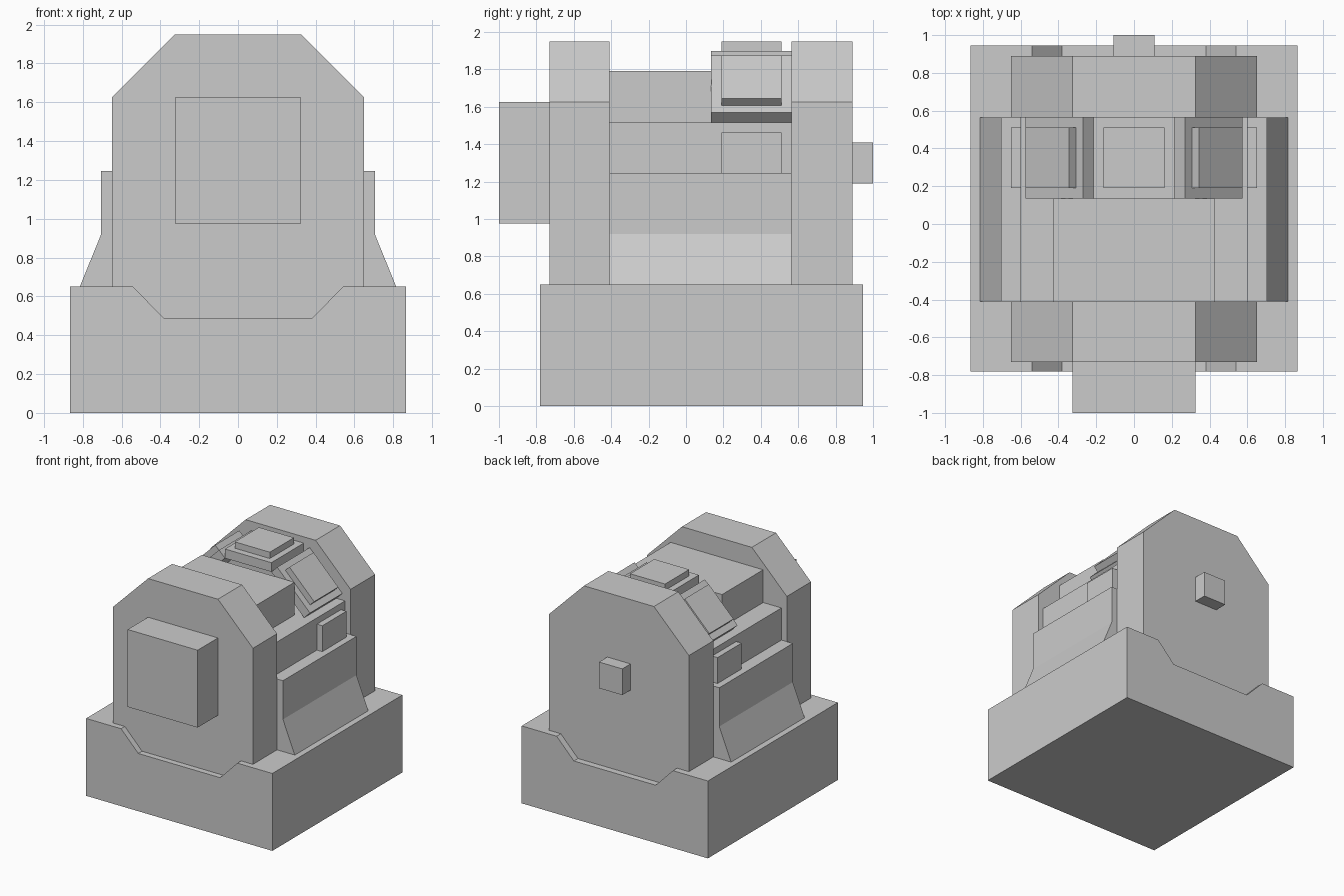
import bpy
import bmesh
from math import radians
from mathutils import Matrix

cube = bpy.data.objects.get("Cube")
if cube:
    bpy.data.objects.remove(cube, do_unlink=True)

# Single material
grey = bpy.data.materials.new("light_grey")
grey.use_nodes = True
COLOUR = (0.6, 0.6, 0.6, 1.0)
grey.diffuse_color = COLOUR
for node in grey.node_tree.nodes:
    if node.type == 'BSDF_PRINCIPLED':
        node.inputs["Base Color"].default_value = COLOUR


def extrude(name, profile, y0, y1, matrix=None):
    """Extrude an x/z profile along y from y0 to y1."""
    bm = bmesh.new()
    front = bm.faces.new([bm.verts.new((x, y0, z)) for x, z in profile])
    moved = bmesh.ops.extrude_face_region(bm, geom=[front])["geom"]
    verts = [v for v in moved if isinstance(v, bmesh.types.BMVert)]
    bmesh.ops.translate(bm, verts=verts, vec=(0, y1 - y0, 0))
    if matrix:
        bmesh.ops.transform(bm, matrix=matrix, verts=bm.verts)
    bmesh.ops.recalc_face_normals(bm, faces=bm.faces)
    mesh = bpy.data.meshes.new(name)
    bm.to_mesh(mesh)
    bm.free()
    mesh.materials.append(grey)
    obj = bpy.data.objects.new(name, mesh)
    bpy.context.collection.objects.link(obj)
    return obj


def symmetric(half):
    """Close a right-hand half profile by mirroring it in x."""
    return half + [(-x, z) for x, z in reversed(half)]


def block(name, half_width, z0, z1, y0, y1, matrix=None):
    return extrude(name, symmetric([(half_width, z0), (half_width, z1)]), y0, y1, matrix)


FRONT, BACK = -0.41, 0.565   # inner faces of the end plates

# Base with a shallow cradle along its length
extrude("base", symmetric([(0.865, 0), (0.865, 0.65), (0.54, 0.65), (0.38, 0.485)]), -0.78, 0.945)

# Chamfered end plates
plate = symmetric([(0.38, 0.485), (0.545, 0.65), (0.65, 0.65), (0.65, 1.625), (0.325, 1.95)])
extrude("front_end_plate", plate, -0.73, FRONT)
extrude("back_end_plate", plate, BACK, 0.89)

# Front housing and rear shaft stub
block("front_housing", 0.325, 0.975, 1.625, -1.0, -0.73)
block("rear_stub", 0.108, 1.19, 1.41, 0.89, 1.0)

# Central body and the raised block on top of it
block("body", 0.6, 0.5, 1.515, FRONT, BACK)
block("upper_block", 0.43, 1.515, 1.79, FRONT, 0.135)

# Flared side skirts
skirt = [(0.6, 0.65), (0.815, 0.65), (0.705, 0.92), (0.705, 1.245), (0.6, 1.245)]
extrude("left_skirt", skirt, FRONT, BACK)
extrude("right_skirt", [(-x, z) for x, z in skirt], FRONT, BACK)

# Segments with raised pads, arranged around the central axis
AXIS = Matrix.Translation((0, 0, 1.3))
for angle in (-90, -45, 0, 45, 90):
    turn = AXIS @ Matrix.Rotation(radians(angle), 4, 'Y')
    label = f"{'left' if angle > 0 else 'right' if angle < 0 else 'top'}_{abs(angle)}"
    block("segment_" + label, 0.215, 0.52, 0.597, 0.135, BACK, turn)
    block("pad_" + label, 0.1625, 0.597, 0.65, 0.19, 0.51, turn)
